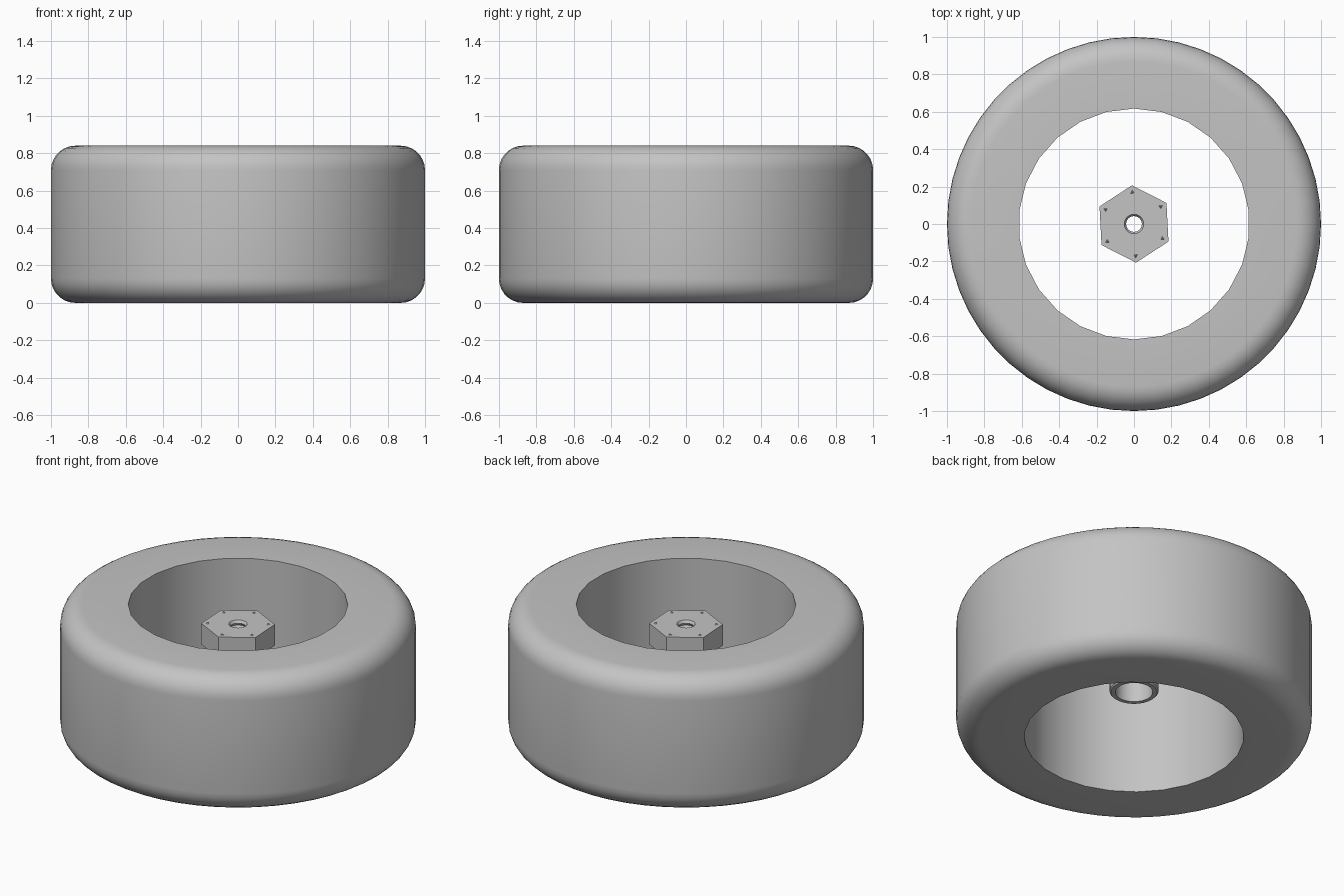
import bpy, bmesh
from math import sin, cos, pi, radians

cube = bpy.data.objects.get("Cube")
if cube:
    bpy.data.objects.remove(cube, do_unlink=True)

grey = bpy.data.materials.new("plain_grey")
grey.use_nodes = True
colour = (0.55, 0.55, 0.55, 1)
grey.diffuse_color = colour
grey.node_tree.nodes["Principled BSDF"].inputs["Base Color"].default_value = colour


def finish(name, bm):
    bmesh.ops.recalc_face_normals(bm, faces=bm.faces)
    mesh = bpy.data.meshes.new(name)
    bm.to_mesh(mesh)
    bm.free()
    mesh.materials.append(grey)
    obj = bpy.data.objects.new(name, mesh)
    bpy.context.collection.objects.link(obj)
    bpy.ops.object.select_all(action='DESELECT')
    obj.select_set(True)
    bpy.context.view_layer.objects.active = obj
    bpy.ops.object.shade_smooth_by_angle(angle=radians(30))
    return obj


def lathe(name, profile, segments, turn=0.0):
    """Spin a closed profile of (radius, z, sides); sides 0 means round."""
    bm = bmesh.new()
    rings = []
    for i in range(segments):
        a = 2 * pi * i / segments
        ring = []
        for r, z, sides in profile:
            if sides:
                step = 2 * pi / sides
                r *= cos(step / 2) / cos(a % step - step / 2)
            ring.append(bm.verts.new((r * cos(a + turn), r * sin(a + turn), z)))
        rings.append(ring)
    n = len(profile)
    for i in range(segments):
        p, q = rings[i], rings[(i + 1) % segments]
        for j in range(n):
            k = (j + 1) % n
            bm.faces.new((p[j], q[j], q[k], p[k]))
    return finish(name, bm)


# Tyre: broad ring with rounded outer shoulders and a straight bore
HEIGHT, FILLET, BORE = 0.84, 0.13, 0.617
steps = 7
tyre = [(BORE, 0, 26)]
for centre_z, start in ((FILLET, -pi / 2), (HEIGHT - FILLET, 0)):
    for i in range(steps + 1):
        a = start + pi / 2 * i / steps
        tyre.append((1 - FILLET + FILLET * cos(a), centre_z + FILLET * sin(a), 0))
tyre.append((BORE, HEIGHT, 26))
lathe("tyre", tyre, 52, pi / 2)

# Hub: hexagonal head with a threaded hole, and a hollow sleeve below
TOP, HEAD_BASE, SLEEVE_BASE = 0.72, 0.59, 0.29
hub = [(0.052 if i % 2 == 0 else 0.042, TOP - 0.016 * i, 0) for i in range(10)]
hub += [(0.105, TOP - 0.16, 0), (0.105, SLEEVE_BASE, 0),
        (0.13, SLEEVE_BASE, 0), (0.137, SLEEVE_BASE + 0.008, 0),
        (0.137, HEAD_BASE, 0), (0.207, HEAD_BASE, 6), (0.207, TOP, 6)]
HEAD_TURN = pi / 2 + radians(3)
lathe("hex_hub", hub, 48, HEAD_TURN)

# Tiny corner marks on the hub head
marks = bmesh.new()
for i in range(6):
    a = HEAD_TURN + i * pi / 3
    tip = [marks.verts.new((0.17 * cos(a) + 0.011 * cos(a + t),
                            0.17 * sin(a) + 0.011 * sin(a + t), TOP)) for t in (0, 2.1, 4.2)]
    peak = marks.verts.new((0.17 * cos(a), 0.17 * sin(a), TOP + 0.006))
    for j in range(3):
        marks.faces.new((tip[j], tip[(j + 1) % 3], peak))
finish("hub_corner_marks", marks)
